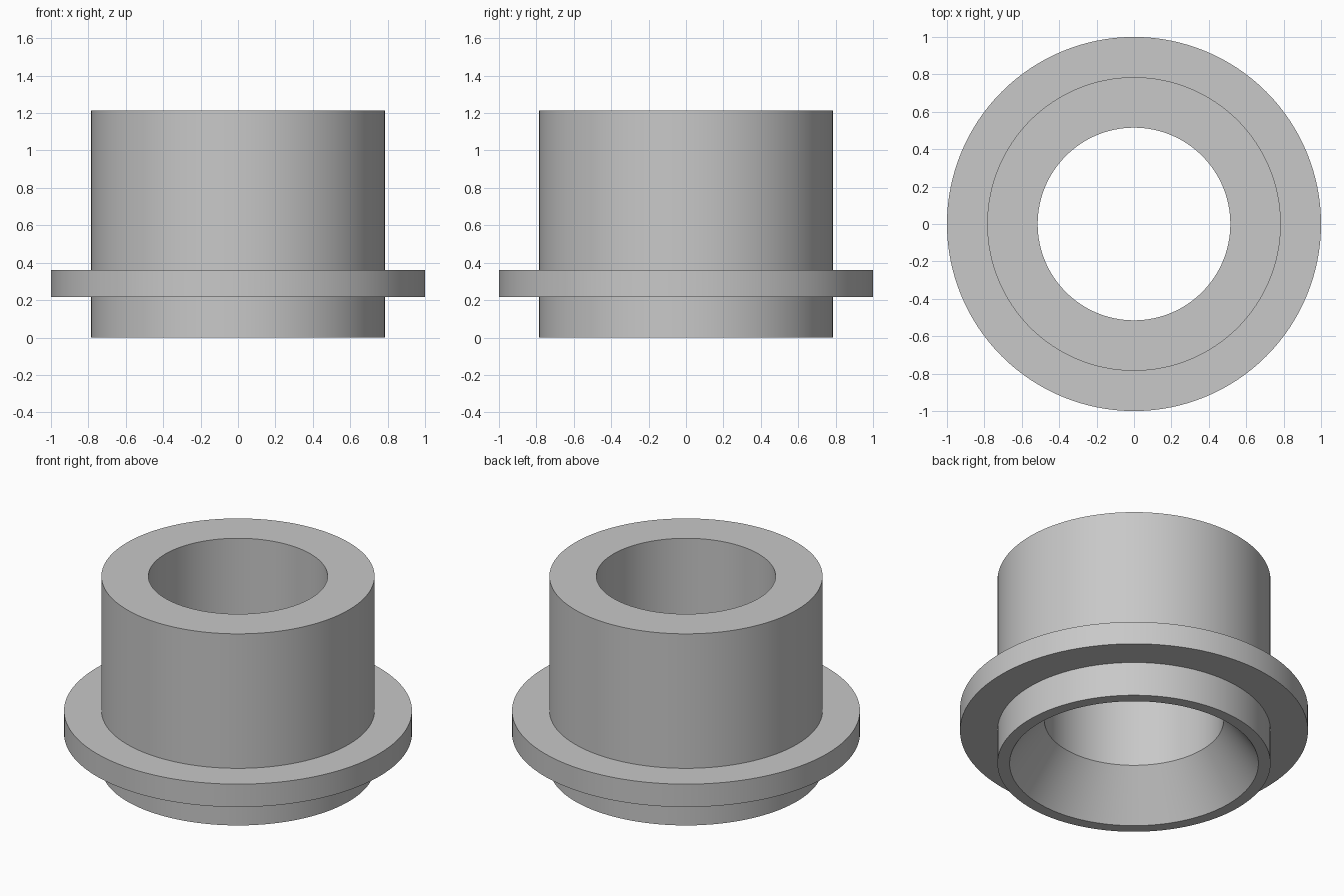
import bpy, bmesh
from math import cos, sin, tau

SEGMENTS = 128

# Remove the default object
cube = bpy.data.objects.get("Cube")
if cube:
    bpy.data.objects.remove(cube, do_unlink=True)

# Plain grey material
grey = bpy.data.materials.new("plain grey")
grey.use_nodes = True
colour = (0.58, 0.58, 0.58, 1)
grey.diffuse_color = colour
grey.node_tree.nodes["Principled BSDF"].inputs["Base Color"].default_value = colour


def lathe(name, profile, material):
    """Revolve a closed (radius, height) outline around z."""
    bm = bmesh.new()
    rings = [[bm.verts.new((r * cos(tau * i / SEGMENTS), r * sin(tau * i / SEGMENTS), z))
              for i in range(SEGMENTS)] for r, z in profile]
    for ring, following in zip(rings, rings[1:] + rings[:1]):
        for i in range(SEGMENTS):
            j = (i + 1) % SEGMENTS
            bm.faces.new((ring[i], ring[j], following[j], following[i]))
    bmesh.ops.recalc_face_normals(bm, faces=bm.faces)
    mesh = bpy.data.meshes.new(name)
    bm.to_mesh(mesh)
    bm.free()
    mesh.materials.append(material)
    obj = bpy.data.objects.new(name, mesh)
    bpy.context.collection.objects.link(obj)
    bpy.ops.object.select_all(action="DESELECT")
    obj.select_set(True)
    bpy.context.view_layer.objects.active = obj
    bpy.ops.object.shade_smooth_by_angle()
    return obj


# Flanged sleeve: outer wall with collar, then the bore with its flared mouth
BODY, COLLAR, BORE, MOUTH = 0.785, 1.0, 0.515, 0.715
TOP, COLLAR_LOW, COLLAR_HIGH, FLARE = 1.215, 0.217, 0.362, 0.285

lathe("flanged_bushing", [
    (MOUTH, 0), (BODY, 0),
    (BODY, COLLAR_LOW), (COLLAR, COLLAR_LOW),
    (COLLAR, COLLAR_HIGH), (BODY, COLLAR_HIGH),
    (BODY, TOP), (BORE, TOP), (BORE, FLARE),
], grey)
